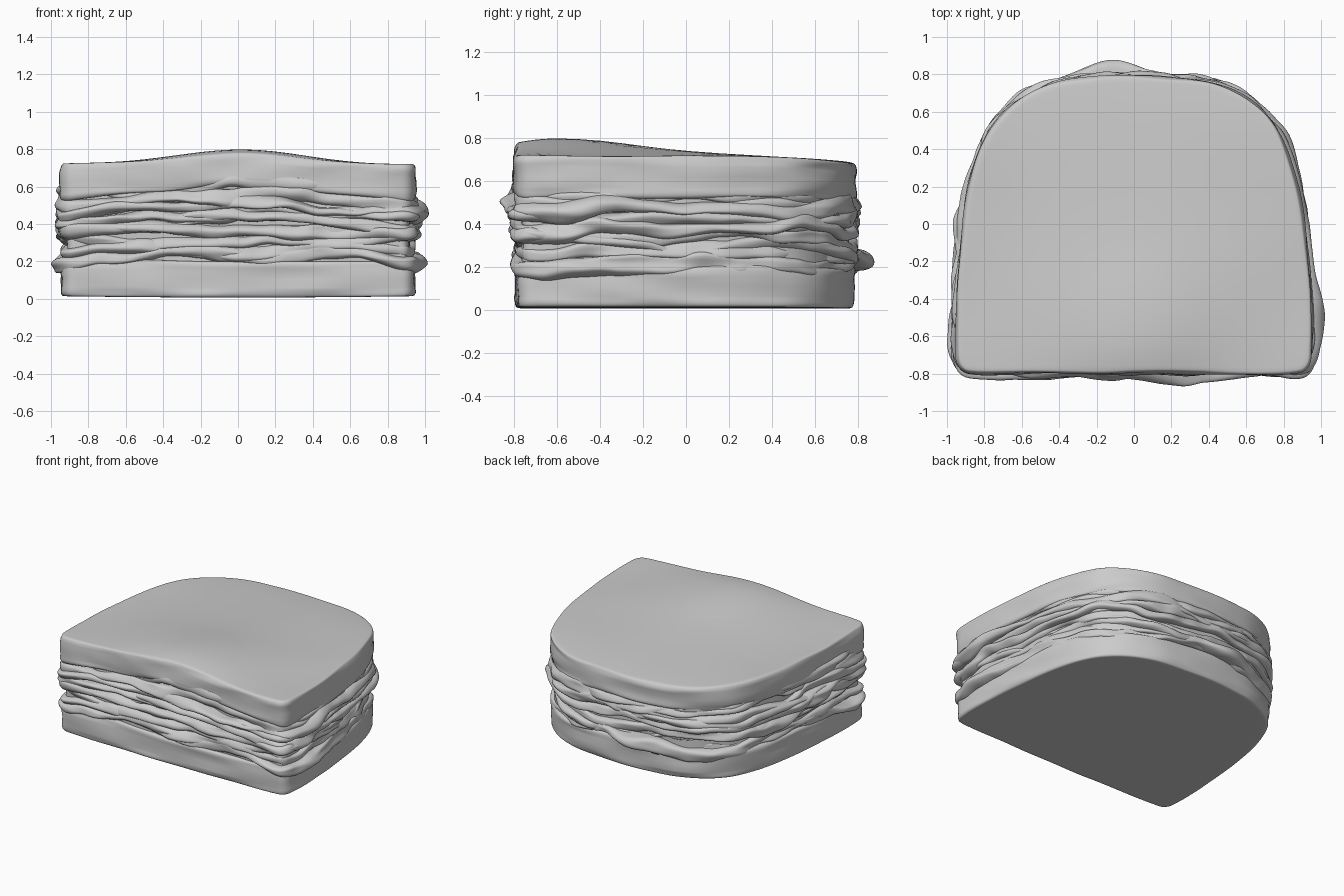
import bpy, bmesh, math
from mathutils import Vector, noise

if "Cube" in bpy.data.objects:
    bpy.data.objects.remove(bpy.data.objects["Cube"])

N = 320
CENTRE = Vector((0, -0.1))


def wave(x, y, z):
    return noise.noise(Vector((x, y, z)))


def make_outline():
    # Half of the bread outline, mirrored, splined and evenly resampled
    half = [(0, -.8), (.45, -.8), (.85, -.798), (.91, -.785), (.942, -.745),
            (.953, -.65), (.953, -.5), (.937, -.2), (.88, .2), (.81, .42),
            (.735, .55), (.61, .665), (.42, .752), (.2, .787), (0, .795)]
    pts = [Vector(p) for p in half + [(-x, y) for x, y in half[-2:0:-1]]]
    n, dense = len(pts), []
    for i in range(n):
        a, b, c, d = (pts[(i + k) % n] for k in (-1, 0, 1, 2))
        ab, bc, cd = (b - a).length ** .5, (c - b).length ** .5, (d - c).length ** .5
        m1 = (c - b) + bc * ((b - a) / ab - (c - a) / (ab + bc))
        m2 = (c - b) + bc * ((d - c) / cd - (d - b) / (bc + cd))
        for j in range(40):
            t = j / 40
            dense.append(b * (2*t**3 - 3*t*t + 1) + m1 * (t**3 - 2*t*t + t)
                         + c * (3*t*t - 2*t**3) + m2 * (t**3 - t*t))
    dense.append(dense[0])
    length = [0]
    for p, q in zip(dense, dense[1:]):
        length.append(length[-1] + (q - p).length)
    out, k = [], 0
    for i in range(N):
        s = length[-1] * i / N
        while length[k + 1] < s:
            k += 1
        out.append(dense[k].lerp(dense[k + 1], (s - length[k]) / (length[k + 1] - length[k])))
    return out


OUTLINE = make_outline()
NORMALS = []
for i in range(N):
    t = OUTLINE[(i + 3) % N] - OUTLINE[i - 3]
    NORMALS.append(Vector((t.y, -t.x)).normalized())


def slab(name, top, bottom, offset, radius, power, wrinkle, inner, seed=0, steps=14):
    """Closed slice: rings over the top face, round the rim and under the bottom."""
    rows = [(s, math.pi / 2) for s in inner]
    rows += [(1, math.pi * (.5 - k / steps)) for k in range(steps + 1)]
    rows += [(s, -math.pi / 2) for s in reversed(inner)]
    bm = bmesh.new()
    rings = []
    for s, a in rows:
        ca, sa = max(math.cos(a), 0) ** power, math.copysign(abs(math.sin(a)) ** power, a)
        ring = []
        for p, n in zip(OUTLINE, NORMALS):
            zt, zb = top(p.x, p.y), bottom(p.x, p.y)
            z = (zt + zb) / 2 + sa * (zt - zb) / 2
            out = offset(p.x, p.y) + radius * (ca - 1)
            out += wrinkle * ca * wave(p.x * 3, p.y * 3, z * 16 + seed)
            q = CENTRE + (p + n * out - CENTRE) * s
            zt, zb = top(q.x, q.y), bottom(q.x, q.y)
            ring.append(bm.verts.new((q.x, q.y, (zt + zb) / 2 + sa * (zt - zb) / 2)))
        rings.append(ring)
    for r0, r1 in zip(rings, rings[1:]):
        for i in range(N):
            j = (i + 1) % N
            bm.faces.new((r0[i], r1[i], r1[j], r0[j]))
    bm.faces.new(rings[0])
    bm.faces.new(rings[-1][::-1])
    bmesh.ops.recalc_face_normals(bm, faces=bm.faces)
    for f in bm.faces:
        f.smooth = True
    mesh = bpy.data.meshes.new(name)
    bm.to_mesh(mesh)
    bm.free()
    obj = bpy.data.objects.new(name, mesh)
    bpy.context.collection.objects.link(obj)
    return obj


# Bread slices
def crown(x, y):
    rise = math.exp(-((y + .6) / (.55 if y > -.6 else .35)) ** 2)
    z = .716 + .082 * rise * math.exp(-(x / .5) ** 2) - .035 * max(0, (y - .2) / .6) ** 2
    return z + .008 * wave(x * 2, y * 2, 5)


def crown_under(x, y):
    return crown(x, y) - .17 - .03 * x * x + .015 * wave(x * 2.5, y * 2.5, 9)


def crumb(x, y):
    return .2 + .018 * wave(x * 2, y * 2, 2)


bread_inner = [.02, .15, .3, .45, .6, .72, .82, .9, .96, .985]
slab("top_bread", crown, crown_under, lambda x, y: .006 * wave(x * 2, y * 2, 1),
     .035, .42, .014, bread_inner, 3, 20)
slab("bottom_bread", crumb, lambda x, y: .007 + .008 * x * x,
     lambda x, y: .006 * wave(x * 2, y * 2, 7) - .006, .035, .42, .014, bread_inner, 8, 20)

# Sliced filling: level, thickness, overhang, and bulges (x, y, out, drop)
LAYERS = [
    (.225, .085, .000, [(.95, -.5, .055, .03), (-.95, -.5, .035, .025),
                        (-.12, .79, .07, .015), (-.6, .67, .03, .02)]),
    (.265, .075, -.010, [(-.3, .78, .04, .03)]),
    (.305, .065, -.005, [(.45, .75, .02, 0)]),
    (.345, .070, .000, [(-.75, .55, .03, .02)]),
    (.385, .075, .015, [(.95, -.4, .02, 0), (.3, .78, .02, .02)]),
    (.430, .075, .012, [(-.93, -.2, .02, 0), (-.15, -.8, .02, .02)]),
    (.475, .080, .012, [(.95, -.5, .025, 0), (.35, -.8, .03, .0)]),
    (.520, .080, .000, [(-.15, -.8, .035, -.01), (-.8, .45, .02, 0)]),
    (.560, .090, -.012, [(0, -.8, .02, -.04)]),
]


def filling(i, level, thick, hang, bulges):
    def bulge(x, y, k):
        return sum(b[k] * math.exp(-((x - b[0])**2 + (y - b[1])**2) / .045) for b in bulges)

    def mid(x, y):
        lift = (crown(x, y) - .73) * max(0, level - .2) / .35
        return level + lift + .07 * wave(x * 2.1, y * 2.1, i * 3.7) \
            + .02 * wave(x * 6, y * 6, i * 2.3) - bulge(x, y, 3)

    def half(x, y):
        return thick * (.5 + .3 * wave(x * 3, y * 3, i * 5.1 + 40))

    def out(x, y):
        return hang + .035 * wave(x * 2.6, y * 2.6, i * 4.3 + 20) \
            + .01 * wave(x * 8, y * 8, i + .5) + bulge(x, y, 2)

    slab(f"filling_slice_{i + 1}",
         lambda x, y: min(mid(x, y) + half(x, y), crown(x, y) - .08),
         lambda x, y: max(mid(x, y) - half(x, y), .1),
         out, .055, .8, .03, [.5, .8, .92], i * 7.7)


for i, layer in enumerate(LAYERS):
    filling(i, *layer)

# Hidden core closing the gaps between filling slices
slab("filling_core", lambda x, y: crown(x, y) - .1, lambda x, y: .12,
     lambda x, y: -.035, .01, .4, .02, [.5, .9], 11)
